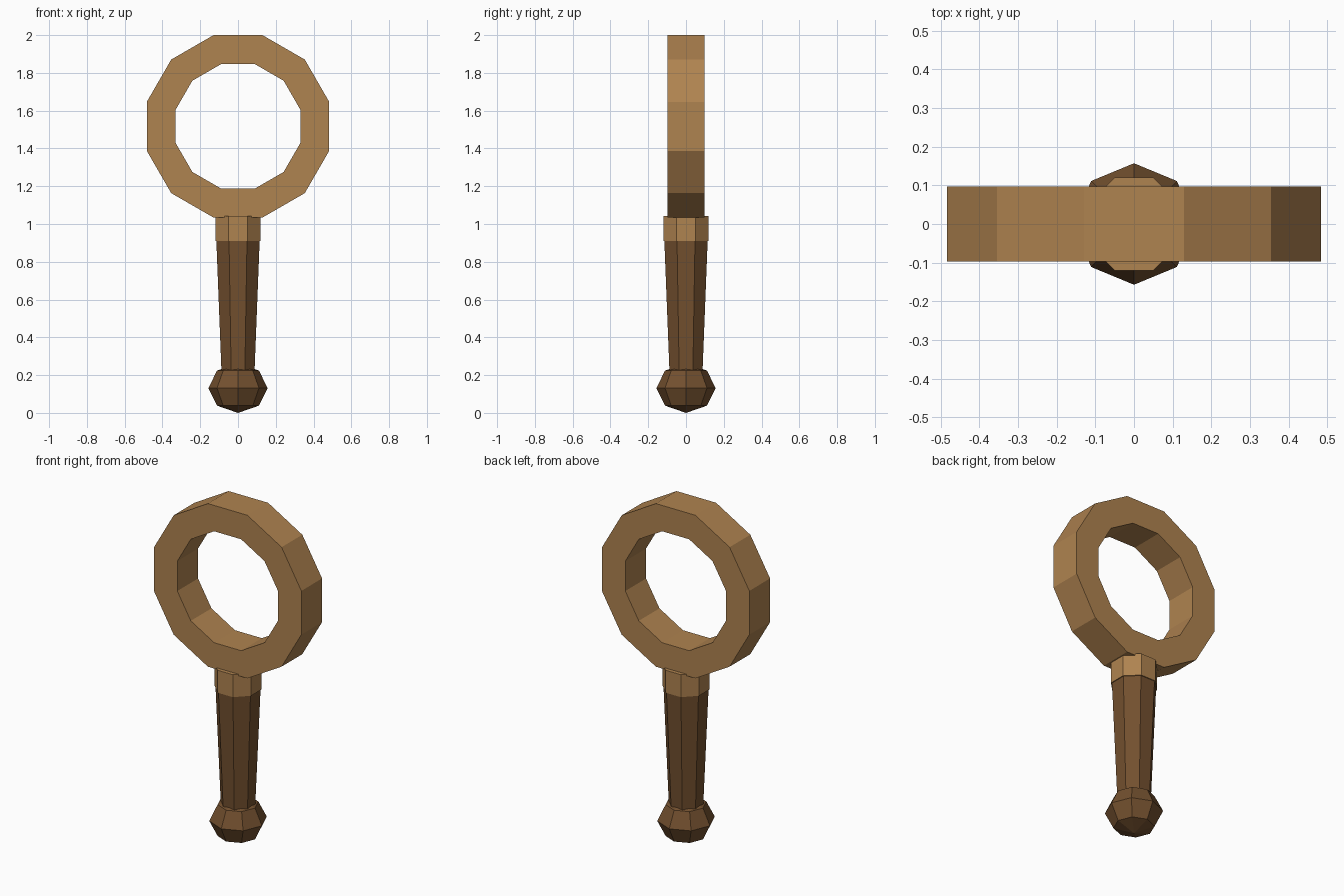
import bpy, bmesh
from math import cos, pi
from mathutils import Matrix

old = bpy.data.objects.get("Cube")
if old:
    bpy.data.objects.remove(old, do_unlink=True)


def material(name, rgb):
    mat = bpy.data.materials.new(name)
    mat.use_nodes = True
    mat.diffuse_color = (*rgb, 1)
    mat.node_tree.nodes["Principled BSDF"].inputs["Base Color"].default_value = (*rgb, 1)
    return mat


light_wood = material("light wood", (0.43, 0.227, 0.08))
dark_wood = material("dark wood", (0.17, 0.08, 0.028))


def finish(name, bm, mat):
    bmesh.ops.recalc_face_normals(bm, faces=bm.faces)
    mesh = bpy.data.meshes.new(name)
    bm.to_mesh(mesh)
    bm.free()
    mesh.materials.append(mat)
    obj = bpy.data.objects.new(name, mesh)
    bpy.context.collection.objects.link(obj)
    return obj


def prism(name, bottom, top, apothem_bottom, apothem_top, mat):
    """Eight-sided tapered post with flat sides facing the axes."""
    bm = bmesh.new()
    place = Matrix.Translation((0, 0, (bottom + top) / 2)) @ Matrix.Rotation(pi / 8, 4, "Z")
    bmesh.ops.create_cone(bm, cap_ends=True, segments=8,
                          radius1=apothem_bottom / cos(pi / 8),
                          radius2=apothem_top / cos(pi / 8),
                          depth=top - bottom, matrix=place)
    return finish(name, bm, mat)


def hoop(name, height, outer, inner, half_depth, mat, sides=12):
    """Flat-sided ring standing upright, swept around the y axis."""
    bm = bmesh.new()
    profile = [(inner, -half_depth), (outer, -half_depth), (outer, half_depth), (inner, half_depth)]
    loops = []
    for i in range(sides):
        turn = Matrix.Rotation((i + 0.5) * 2 * pi / sides, 4, "Y")
        place = Matrix.Translation((0, 0, height)) @ turn
        loops.append([bm.verts.new(place @ Matrix.Translation((r / cos(pi / sides), y, 0)).to_translation())
                      for r, y in profile])
    for i in range(sides):
        a, b = loops[i], loops[(i + 1) % sides]
        for j in range(4):
            k = (j + 1) % 4
            bm.faces.new((a[j], a[k], b[k], b[j]))
    return finish(name, bm, mat)


# Ring head, collar and tapered grip
hoop("ring_head", 1.517, 0.483, 0.33, 0.097, light_wood)
prism("collar", 0.91, 1.043, 0.12, 0.12, light_wood)
prism("grip", 0.18, 0.92, 0.086, 0.115, dark_wood)

# Faceted, slightly flattened pommel
bm = bmesh.new()
bmesh.ops.create_uvsphere(bm, u_segments=8, v_segments=4, radius=0.157,
                          matrix=Matrix.Translation((0, 0, 0.131)) @ Matrix.Diagonal((1, 1, 0.835, 1)))
finish("pommel", bm, dark_wood)
